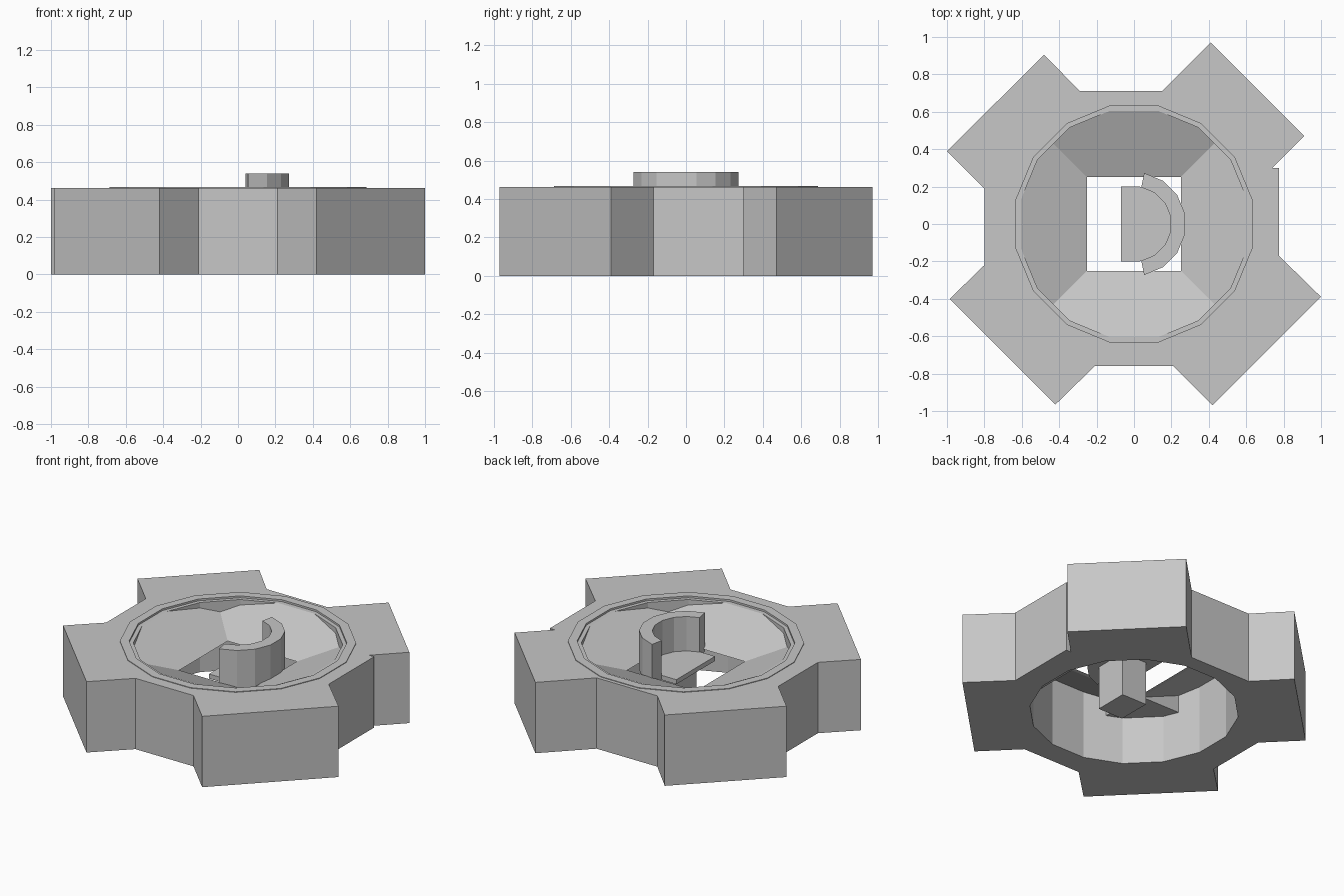
import bpy, bmesh, math
from mathutils import Matrix

cube = bpy.data.objects.get("Cube")
if cube:
    bpy.data.objects.remove(cube, do_unlink=True)

grey = bpy.data.materials.new("plain_grey")
grey.use_nodes = True
COLOUR = (0.57, 0.57, 0.57, 1)
grey.diffuse_color = COLOUR
grey.node_tree.nodes["Principled BSDF"].inputs["Base Color"].default_value = COLOUR

TOP, LEDGE, FLOOR = 0.463, 0.455, 0.31
HOLE, INNER, SLOPE = 0.62, 0.25, 0.41


def loft(name, low, high):
    """Solid between two matching loops of 3D points."""
    bm = bmesh.new()
    a = [bm.verts.new(p) for p in low]
    b = [bm.verts.new(p) for p in high]
    bm.faces.new(a[::-1])
    bm.faces.new(b)
    for i in range(len(a)):
        j = (i + 1) % len(a)
        bm.faces.new((a[i], a[j], b[j], b[i]))
    bmesh.ops.recalc_face_normals(bm, faces=bm.faces)
    mesh = bpy.data.meshes.new(name)
    bm.to_mesh(mesh)
    bm.free()
    mesh.materials.append(grey)
    ob = bpy.data.objects.new(name, mesh)
    bpy.context.collection.objects.link(ob)
    return ob


def prism(name, outline, z0, z1):
    return loft(name, [(x, y, z0) for x, y in outline], [(x, y, z1) for x, y in outline])


def arc(r, first=0, last=15):
    """Points of a sixteen-sided circle, starting half a step past +x."""
    return [(r * math.cos((i + 0.5) * math.pi / 8), r * math.sin((i + 0.5) * math.pi / 8))
            for i in range(first, last + 1)]


def square(h, z):
    return [(-h, -h, z), (h, -h, z), (h, h, z), (-h, h, z)]


def cut(ob, cutter):
    """Subtract the cutter, then remove it."""
    cutter.hide_render = True
    mod = ob.modifiers.new("cut", "BOOLEAN")
    mod.operation = "DIFFERENCE"
    mod.solver = "EXACT"
    mod.object = cutter
    bpy.context.view_layer.objects.active = ob
    bpy.ops.object.modifier_apply(modifier=mod.name)
    bpy.data.objects.remove(cutter, do_unlink=True)


# Four-armed housing with a round bore and a shallow step at its mouth
outline = [(-.21, -.76), (.21, -.76), (.42, -.97), (1, -.39), (.775, -.17), (.775, .30),
           (.74, .30), (.91, .47), (.41, .97), (.15, .71), (-.29, .71), (-.48, .905),
           (-1, .39), (-.8, .19), (-.8, -.22), (-.985, -.4), (-.42, -.965)]
housing = prism("housing", outline, 0, TOP)
cut(housing, prism("bore", arc(HOLE), -0.1, 0.6))
cut(housing, prism("step", arc(0.645), LEDGE, 0.6))

# Thin raised ring round the mouth
rim = prism("rim_ring", arc(0.7), TOP - 0.003, TOP + 0.004)
cut(rim, prism("rim_hole", arc(0.645), 0.3, 0.6))

# Square funnel inside the bore, hollowed below each sloping side
funnel = prism("funnel", arc(HOLE + 0.003), FLOOR, LEDGE)
drop, rise = 0.05, 0.25
cut(funnel, loft("pyramid", square(INNER - drop / SLOPE, FLOOR - drop),
                 square(INNER + rise / SLOPE, FLOOR + rise)))
z0, far = FLOOR - 0.01, 0.7
wedge = [(INNER, z0), (far, z0), (far, z0 + (far - INNER) * SLOPE)]
for k in range(4):
    slot = loft("slot", [(x, -INNER, z) for x, z in wedge], [(x, INNER, z) for x, z in wedge])
    slot.data.transform(Matrix.Rotation(k * math.pi / 2, 4, "Z"))
    cut(funnel, slot)

# Central post, half-round seat plate and curved back wall
prism("post", [(0, -.11), (.18, -.11), (.18, .11), (0, .11)], 0, 0.30)
prism("seat_plate", [(-.07, -.2), (.03, -.2)] + arc(0.2, -4, 3) + [(.03, .2), (-.07, .2)],
      0.285, 0.315)
prism("curved_wall", arc(0.278, -4, 3) + arc(0.2, -4, 3)[::-1], 0.285, 0.54)
